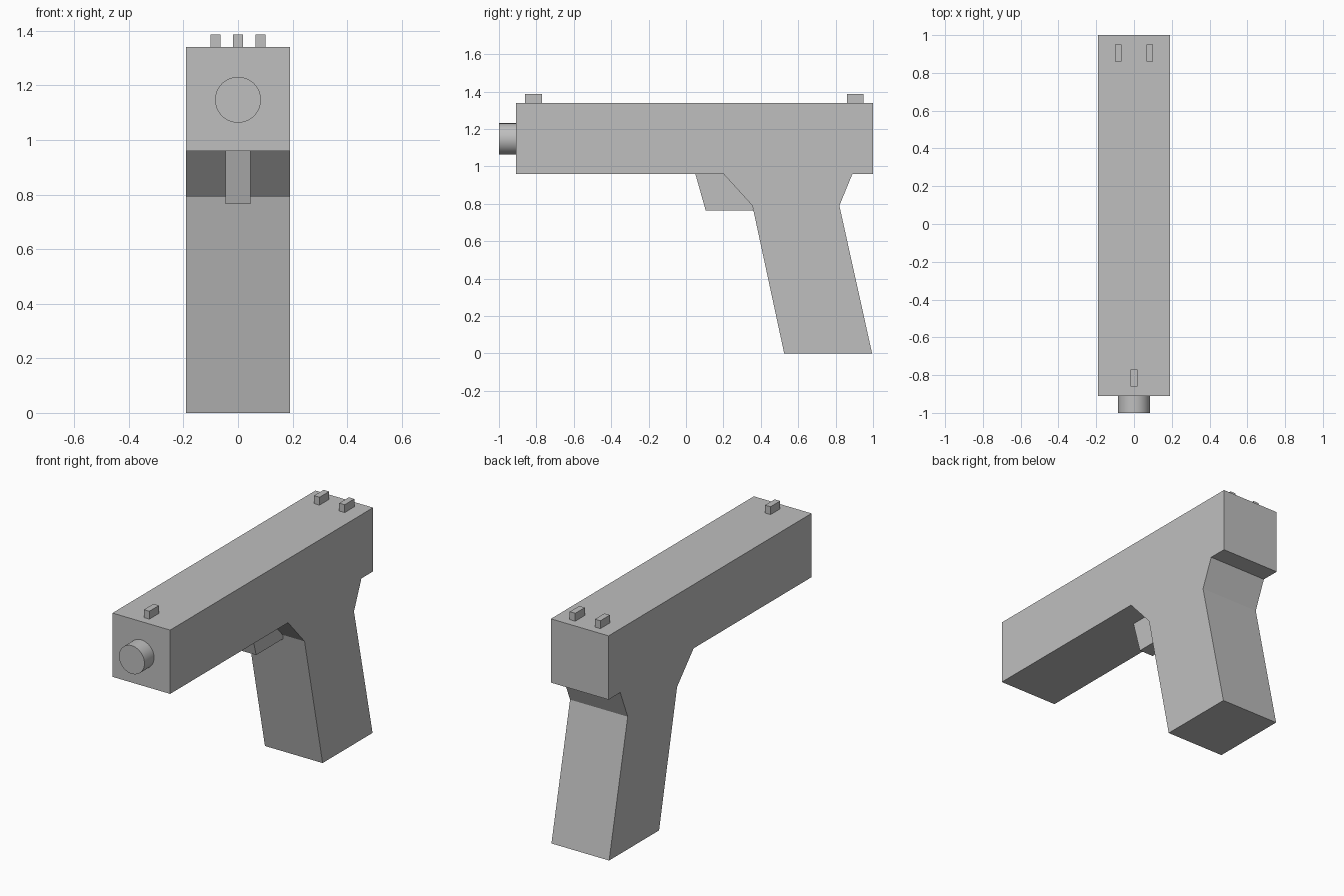
import bpy, bmesh, math
from mathutils import Vector

cube = bpy.data.objects.get("Cube")
if cube:
    bpy.data.objects.remove(cube, do_unlink=True)

grey = bpy.data.materials.new("plain grey")
grey.use_nodes = True
grey.diffuse_color = (0.52, 0.52, 0.52, 1)
grey.node_tree.nodes["Principled BSDF"].inputs["Base Color"].default_value = grey.diffuse_color


def side_prism(name, outline, half_width, x=0):
    """Extrude a (y, z) side outline across the width."""
    bm = bmesh.new()
    face = bm.faces.new([bm.verts.new((x - half_width, y, z)) for y, z in outline])
    extruded = bmesh.ops.extrude_face_region(bm, geom=[face])["geom"]
    verts = [v for v in extruded if isinstance(v, bmesh.types.BMVert)]
    bmesh.ops.translate(bm, verts=verts, vec=Vector((2 * half_width, 0, 0)))
    bmesh.ops.recalc_face_normals(bm, faces=bm.faces)
    mesh = bpy.data.meshes.new(name)
    bm.to_mesh(mesh)
    bm.free()
    mesh.materials.append(grey)
    obj = bpy.data.objects.new(name, mesh)
    bpy.context.collection.objects.link(obj)
    return obj


# Body and grip share one continuous outline
TOP, UNDERSIDE = 1.34, 0.96
side_prism("body_and_grip", [
    (-0.91, UNDERSIDE), (0.2, UNDERSIDE), (0.355, 0.79), (0.525, 0), (0.995, 0),
    (0.82, 0.79), (0.89, UNDERSIDE), (1, UNDERSIDE), (1, TOP), (-0.91, TOP)], 0.19)

# Trigger block filling the corner ahead of the grip
side_prism("trigger", [
    (0.05, UNDERSIDE), (0.105, 0.765), (0.36, 0.765), (0.355, 0.79), (0.2, UNDERSIDE)], 0.046)

# Sights: one at the front, a pair at the back
for name, x, y in (("front_sight", 0, -0.86),
                   ("rear_sight_left", 0.083, 0.86), ("rear_sight_right", -0.083, 0.86)):
    side_prism(name, [(y, TOP), (y + 0.09, TOP), (y + 0.09, 1.387), (y, 1.387)], 0.018, x)

# Muzzle
bpy.ops.mesh.primitive_cylinder_add(vertices=48, radius=0.084, depth=0.1,
                                    location=(0, -0.95, 1.147), rotation=(math.pi / 2, 0, 0))
muzzle = bpy.context.object
muzzle.name = "muzzle"
muzzle.data.materials.append(grey)
bpy.ops.object.shade_smooth_by_angle(angle=math.radians(30))
